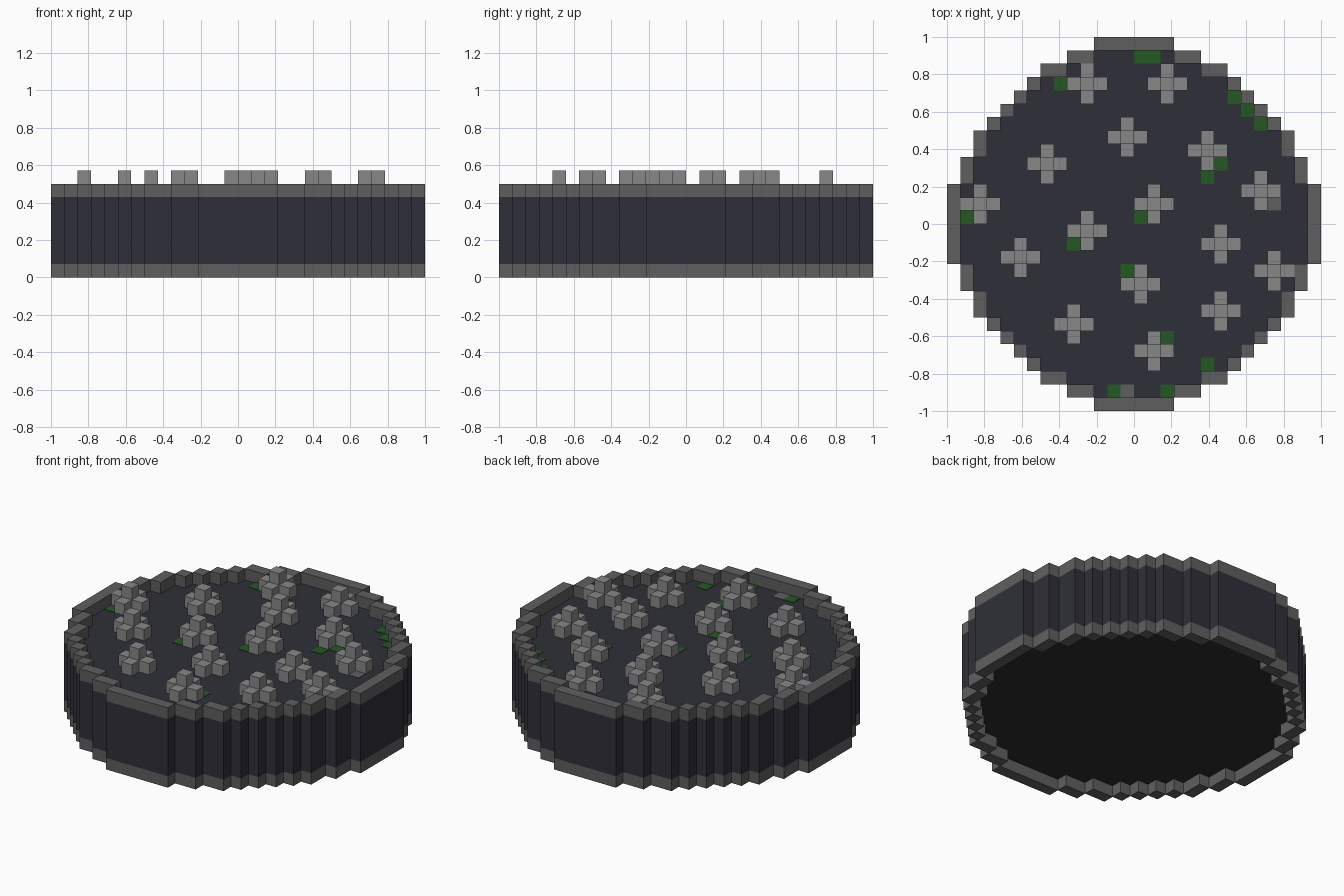
import bpy
import bmesh
import math

if "Cube" in bpy.data.objects:
    bpy.data.objects.remove(bpy.data.objects["Cube"], do_unlink=True)

U = 1 / 14  # side of one block


def material(name, srgb):
    lin = [((c / 255 + 0.055) / 1.055) ** 2.4 for c in srgb] + [1]
    m = bpy.data.materials.new(name)
    m.use_nodes = True
    m.diffuse_color = lin
    m.node_tree.nodes["Principled BSDF"].inputs["Base Color"].default_value = lin
    return m


navy = material("dark navy", (47, 47, 56))
charcoal = material("charcoal", (45, 45, 45))
rim_grey = material("rim grey", (95, 95, 95))
stud_grey = material("stud grey", (135, 135, 135))
green = material("moss green", (34, 88, 34))


def slab(bm, cells, z0, z1):
    """Outer faces of a layer of grid cells between two block heights."""
    def face(*pts):
        bm.faces.new([bm.verts.new([c * U for c in p]) for p in pts])

    for x, y in cells:
        ring = [(x, y), (x + 1, y), (x + 1, y + 1), (x, y + 1)]
        face(*[(*p, z1) for p in ring])
        face(*[(*p, z0) for p in reversed(ring)])
        for i, (dx, dy) in enumerate([(0, -1), (1, 0), (0, 1), (-1, 0)]):
            if (x + dx, y + dy) not in cells:
                a, b = ring[i], ring[(i + 1) % 4]
                face((*a, z0), (*b, z0), (*b, z1), (*a, z1))


def build_mesh(name, slabs, mats):
    me = bpy.data.meshes.new(name)
    bm = bmesh.new()
    for s in slabs:
        part = bmesh.new()
        slab(part, *s)
        bmesh.ops.remove_doubles(part, verts=part.verts, dist=U / 100)
        bmesh.ops.dissolve_limit(part, angle_limit=math.radians(1),
                                 verts=part.verts, edges=part.edges)
        tmp = bpy.data.meshes.new("part")
        part.to_mesh(tmp)
        part.free()
        bm.from_mesh(tmp)
        bpy.data.meshes.remove(tmp)
    bm.to_mesh(me)
    bm.free()
    for m in mats:
        me.materials.append(m)
    return me


def add(name, me, loc=(0, 0, 0)):
    ob = bpy.data.objects.new(name, me)
    ob.location = loc
    bpy.context.scene.collection.objects.link(ob)
    return ob


# Stepped disc: half width of each row from the edge to the middle
half = [3, 5, 7, 8, 9, 10, 11, 12, 12, 13, 13, 14, 14, 14]
disc = {(x, y) for r, h in enumerate(half) for x in range(-h, h)
        for y in (13 - r, r - 14)}
rim = {(x, y) for x, y in disc
       if not {(x + 1, y), (x - 1, y), (x, y + 1), (x, y - 1)} <= disc}

# Body, with a charcoal underside
body = build_mesh("body", [(disc, 1, 6)], [navy, charcoal])
for p in body.polygons:
    p.material_index = int(p.normal.z < -0.5)
add("body", body)

# Raised rims above and below
add("lower_rim", build_mesh("lower_rim", [(rim, 0, 1)], [rim_grey]))
add("upper_rim", build_mesh("upper_rim", [(rim, 6, 7)], [rim_grey]))

# Studs: a cross of blocks with a taller centre
arms = {(1, 0), (-1, 0), (0, 1), (0, -1)}
stud = build_mesh("stud", [(arms, 0, 1), ({(0, 0)}, 0, 2)], [stud_grey])
spots = [(-4, 10), (2, 10), (-1, 6), (5, 5), (-7, 4), (9, 2), (-12, 1), (1, 1),
         (-4, -1), (6, -2), (-9, -3), (10, -4), (0, -5), (6, -7), (-5, -8),
         (1, -10)]
for n, (x, y) in enumerate(spots):
    add(f"stud_{n + 1}", stud, (x * U, y * U, 6 * U))

# Moss and stone patches on the floor
moss = {(-6, 10), (0, 12), (1, 12), (7, 9), (8, 8), (9, 7), (6, 4), (5, 3),
        (-13, 0), (0, 0), (-5, -2), (-1, -4), (2, -9), (5, -11), (-2, -13),
        (2, -13)}
stone = {(10, 1), (-1, -13)}
add("moss_patches", build_mesh("moss_patches", [(moss, 5.99, 6.04)], [green]))
add("stone_patches", build_mesh("stone_patches", [(stone, 5.99, 6.04)], [rim_grey]))
